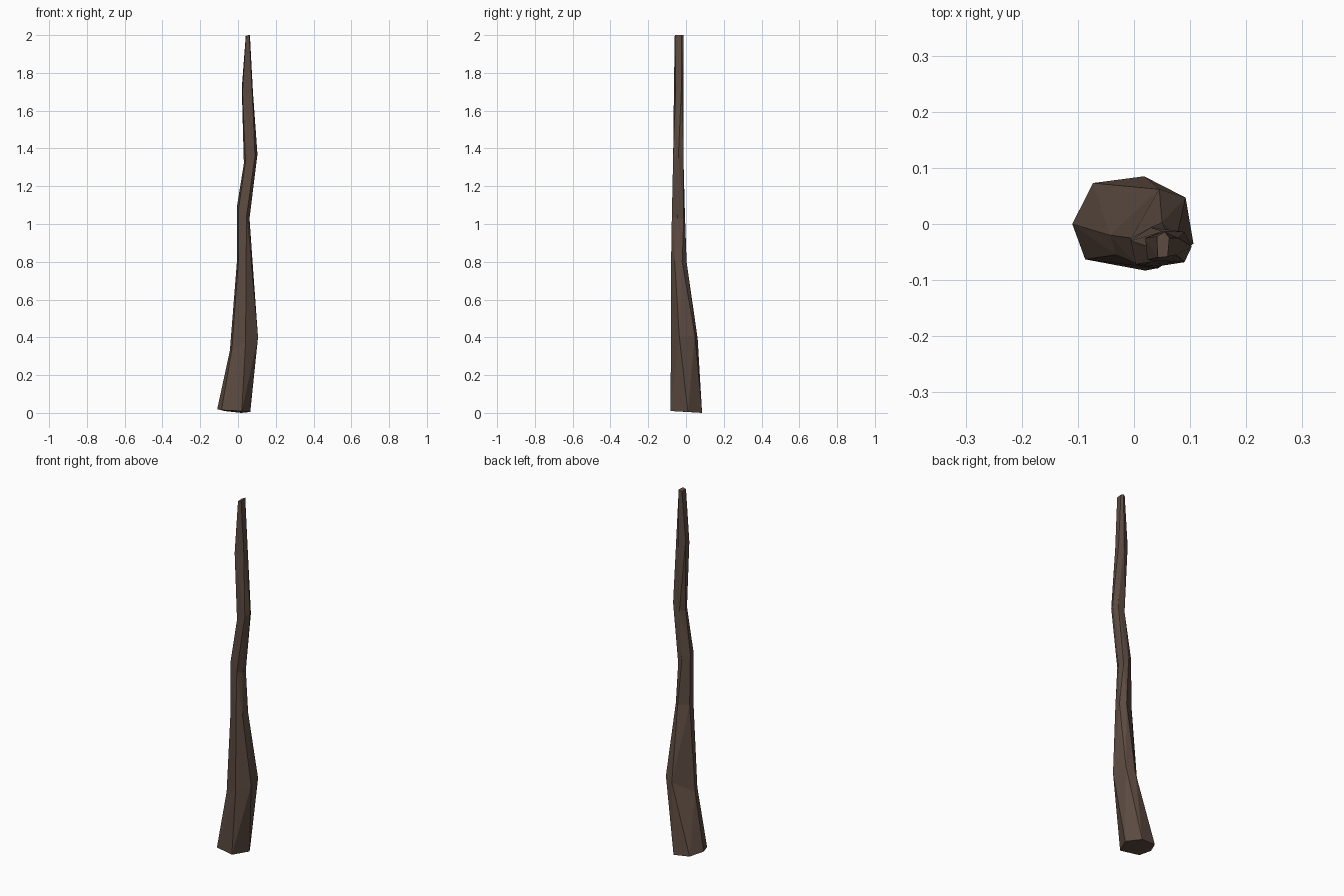
import bpy, bmesh

bark = bpy.data.materials.new("dark brown bark")
bark.diffuse_color = (0.108, 0.071, 0.053, 1)

# Cross-sections of the crooked stick, bottom to top: (x, y, z)
rings = [
    [(-.11, 0, .02), (-.073, .073, .01), (.018, .085, 0), (.065, .01, .005),
     (.02, -.083, .01), (-.087, -.063, .015)],
    [(-.043, -.02, .33), (.045, .062, .39), (.092, .047, .41), (.106, -.035, .40),
     (.04, -.079, .37), (-.032, -.055, .34)],
    [(-.005, -.025, .81), (.05, .003, .8), (.077, -.02, .8),
     (.07, -.06, .8), (.043, -.079, .8), (.003, -.07, .81)],
    [(-.006, -.03, 1.09), (.03, -.006, 1.06), (.057, -.012, 1.03),
     (.061, -.045, 1.03), (.045, -.075, 1.04), (.003, -.072, 1.08)],
    [(.031, -.042, 1.32), (.05, -.013, 1.33), (.09, -.014, 1.36),
     (.103, -.04, 1.37), (.09, -.068, 1.36), (.04, -.066, 1.33)],
    [(.02, -.025, 1.72), (.055, -.012, 1.7), (.079, -.025, 1.7),
     (.075, -.055, 1.7), (.024, -.064, 1.7)],
    [(.041, -.022, 1.995), (.055, -.014, 2), (.063, -.025, 2),
     (.06, -.058, 2), (.042, -.06, 1.995)],
]

# Skin each pair of sections with a hull, then drop the hidden inner caps
bm = bmesh.new()
last = len(rings) - 2
for i in range(last + 1):
    low = [bm.verts.new(p) for p in rings[i]]
    high = [bm.verts.new(p) for p in rings[i + 1]]
    old = set(bm.faces)
    bmesh.ops.convex_hull(bm, input=low + high)
    caps = []
    for f in set(bm.faces) - old:
        if (i > 0 and all(v in low for v in f.verts)) or \
           (i < last and all(v in high for v in f.verts)):
            caps.append(f)
    bmesh.ops.delete(bm, geom=caps, context='FACES_ONLY')
bmesh.ops.remove_doubles(bm, verts=bm.verts[:], dist=0.0005)
bmesh.ops.recalc_face_normals(bm, faces=bm.faces[:])

mesh = bpy.data.meshes.new("wooden_stick")
bm.to_mesh(mesh)
bm.free()
mesh.materials.append(bark)
stick = bpy.data.objects.new("wooden_stick", mesh)
bpy.context.collection.objects.link(stick)
